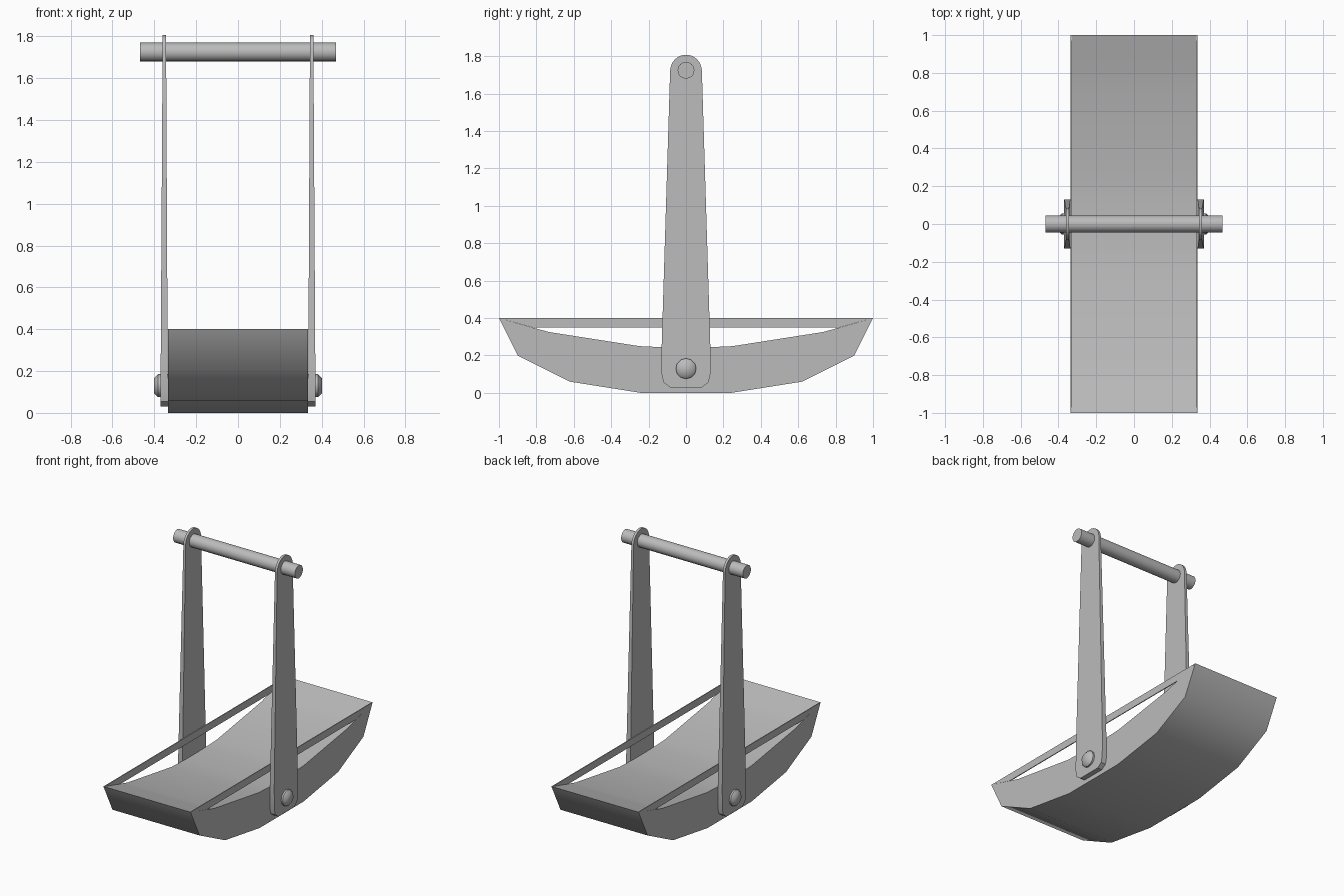
import bpy, bmesh, math
from mathutils import Matrix

cube = bpy.data.objects.get("Cube")
if cube:
    bpy.data.objects.remove(cube, do_unlink=True)

GREY = (0.5, 0.5, 0.5, 1)
metal = bpy.data.materials.new("plain_grey")
metal.use_nodes = True
metal.diffuse_color = GREY
metal.node_tree.nodes["Principled BSDF"].inputs["Base Color"].default_value = GREY


def finish(name, bm, angle):
    bmesh.ops.recalc_face_normals(bm, faces=bm.faces)
    mesh = bpy.data.meshes.new(name)
    bm.to_mesh(mesh)
    bm.free()
    mesh.materials.append(metal)
    ob = bpy.data.objects.new(name, mesh)
    bpy.context.collection.objects.link(ob)
    bpy.ops.object.select_all(action='DESELECT')
    ob.select_set(True)
    bpy.context.view_layer.objects.active = ob
    bpy.ops.object.shade_smooth_by_angle(angle=math.radians(angle))
    return ob


def mirrored(half):
    """Close a y-symmetric outline from its +y half."""
    return half + [(-y, z) for y, z in reversed(half)]


def plate(name, outline, inner, outer, angle=30):
    """Extrude a y-z outline between two x positions, each a function of z."""
    bm = bmesh.new()
    a = [bm.verts.new((inner(z), y, z)) for y, z in outline]
    b = [bm.verts.new((outer(z), y, z)) for y, z in outline]
    bm.faces.new(a)
    bm.faces.new(b)
    n = len(a)
    for i in range(n):
        j = (i + 1) % n
        bm.faces.new((a[i], a[j], b[j], b[i]))
    return finish(name, bm, angle)


def rod(name, x0, x1, z, r0, r1, sides):
    """Round bar along x."""
    bm = bmesh.new()
    place = Matrix.Translation(((x0 + x1) / 2, 0, z)) @ Matrix.Rotation(math.pi / 2, 4, 'Y')
    bmesh.ops.create_cone(bm, cap_ends=True, segments=sides, radius1=r0, radius2=r1,
                          depth=x1 - x0, matrix=place)
    return finish(name, bm, 50)


HALF = 0.335

# Curved basket: faceted underside with a shallow dished top
basket = mirrored([(0.24, 0), (0.62, 0.06), (0.9, 0.2), (1, 0.4),
                   (0.82, 0.349), (0.73, 0.325), (0.25, 0.25), (0.1, 0.243)])
# Reorder so the underside and the top each run end to end
under = [(0.24, 0), (0.62, 0.06), (0.9, 0.2), (1, 0.4)]
dish = [(0.82, 0.349), (0.73, 0.325), (0.25, 0.25), (0.1, 0.243)]
basket = under + dish + [(-y, z) for y, z in reversed(under + dish)]
plate("basket", basket, lambda z: -HALF, lambda z: HALF, 66)

# Upright outline: rounded foot, tapered shaft, round head
upright = [(0.085, 0.03), (0.12, 0.055), (0.13, 0.1), (0.13, 0.25)]
for i in range(7):
    t = math.radians(5 + i * 13)
    upright.append((0.085 * math.cos(t), 1.72 + 0.088 * math.sin(t)))
upright = mirrored(upright)

for side, s in (("left", 1), ("right", -1)):
    # Thin straight rim above the dished opening
    plate(side + "_rim", [(1, 0.4), (0.82, 0.35), (-0.82, 0.35), (-1, 0.4)],
          lambda z: s * (HALF - 0.006), lambda z: s * HALF)
    # Upright, thinner toward the head
    plate(side + "_upright", upright,
          lambda z: s * (HALF + 0.005 * z), lambda z: s * (0.371 - 0.006 * z))
    # Pivot bolt with a chamfered head
    for part, x0, x1, r0, r1 in (("bolt", 0.33, 0.382, 0.055, 0.055),
                                 ("bolt_cap", 0.382, 0.402, 0.055, 0.035)):
        if s < 0:
            x0, x1, r0, r1 = -x1, -x0, r1, r0
        rod(side + "_" + part, x0, x1, 0.13, r0, r1, 12)

# Crossbar handle
rod("handle", -0.468, 0.468, 1.725, 0.045, 0.045, 16)
